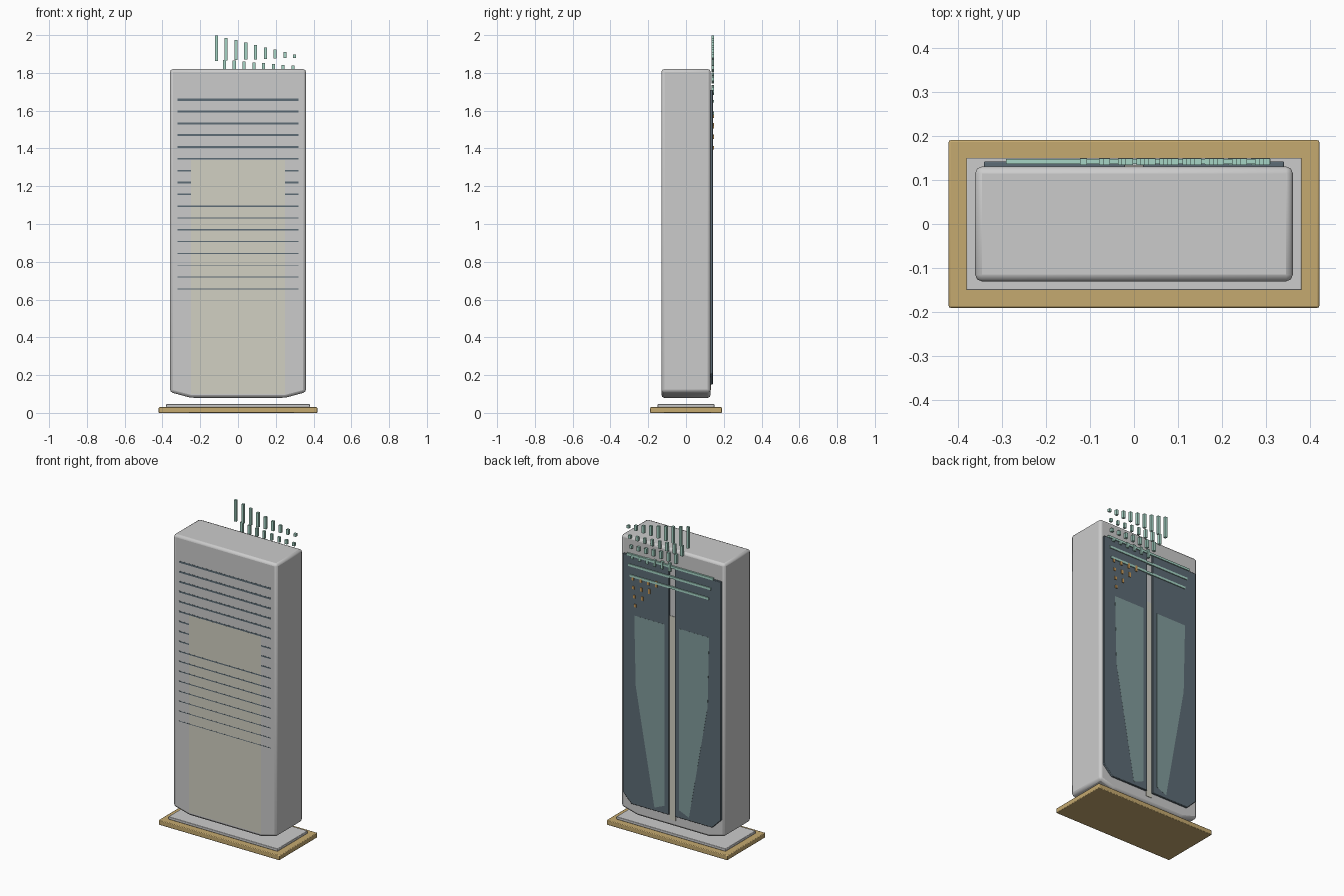
import bpy, bmesh

if "Cube" in bpy.data.objects:
    bpy.data.objects.remove(bpy.data.objects["Cube"])


def material(name, rgb):
    m = bpy.data.materials.new(name)
    m.diffuse_color = (*rgb, 1)
    m.use_nodes = True
    m.node_tree.nodes["Principled BSDF"].inputs["Base Color"].default_value = m.diffuse_color
    return m


TAN = material("tan", (0.56, 0.40, 0.16))
SLATE = material("slate", (0.11, 0.15, 0.18))
TEAL = material("teal", (0.22, 0.33, 0.33))
MINT = material("mint", (0.38, 0.66, 0.56))
ORANGE = material("orange", (0.60, 0.33, 0.10))
CREAM = material("cream", (0.64, 0.63, 0.54))
GREY = material("light_grey", (0.60, 0.60, 0.62))


def finish(name, bm, mat=None, bevel=0, segments=2):
    bmesh.ops.recalc_face_normals(bm, faces=bm.faces[:])
    me = bpy.data.meshes.new(name)
    bm.to_mesh(me)
    bm.free()
    ob = bpy.data.objects.new(name, me)
    bpy.context.collection.objects.link(ob)
    if mat:
        me.materials.append(mat)
    if bevel:
        b = ob.modifiers.new("bevel", "BEVEL")
        b.width, b.segments, b.limit_method = bevel, segments, "ANGLE"
        b.angle_limit = 0.2
        bpy.context.view_layer.objects.active = ob
        ob.select_set(True)
        bpy.ops.object.shade_smooth_by_angle()
        ob.select_set(False)
    return ob


def add_box(bm, x0, x1, y0, y1, z0, z1):
    vs = bmesh.ops.create_cube(bm, size=1)["verts"]
    for v in vs:
        v.co = (x1 if v.co.x > 0 else x0, y1 if v.co.y > 0 else y0, z1 if v.co.z > 0 else z0)


def box(name, dims, mat=None, bevel=0):
    bm = bmesh.new()
    add_box(bm, *dims)
    return finish(name, bm, mat, bevel)


def prism(name, outline, y0, y1, mat=None, bevel=0):
    # outline in x,z pushed along y
    bm = bmesh.new()
    face = bm.faces.new([bm.verts.new((x, y0, z)) for x, z in outline])
    new = bmesh.ops.extrude_face_region(bm, geom=[face])["geom"]
    bmesh.ops.translate(bm, vec=(0, y1 - y0, 0),
                        verts=[v for v in new if isinstance(v, bmesh.types.BMVert)])
    return finish(name, bm, mat, bevel)


# stepped base
box("base_plinth", (-0.42, 0.42, -0.19, 0.19, 0, 0.03), TAN, 0.004)
box("base_plate", (-0.38, 0.38, -0.15, 0.15, 0.03, 0.047), GREY, 0.003)

# floating slab with cut lower corners
prism("slab_body", [(-0.36, 0.11), (-0.25, 0.08), (0.25, 0.08), (0.36, 0.11),
                    (0.36, 1.82), (-0.36, 1.82)], -0.13, 0.13, GREY, 0.015)

# front inset panel and horizontal seams
box("front_panel", (-0.25, 0.25, -0.1305, -0.12, 0.10, 1.34), CREAM)
bm = bmesh.new()
for i in range(17):
    z = 1.658 - i * 0.0626
    h = 0.006 - 0.00025 * i
    if 5 < i < 9:
        for s in (-1, 1):
            add_box(bm, *sorted((s * 0.25, s * 0.32)), -0.1308, -0.12, z - h, z + h)
    else:
        add_box(bm, -0.32, 0.32, -0.1308, -0.12, z - h, z + h)
finish("front_seams", bm, SLATE)

# back door pair with screens, mirrored across the centre gap
for side, s in (("left", -1), ("right", 1)):
    prism("back_door_" + side,
          [(s * x, z) for x, z in ((0.02, 0.15), (0.28, 0.15), (0.34, 0.21),
                                   (0.34, 1.71), (0.02, 1.71))],
          0.125, 0.142, SLATE, 0.003)
    prism("back_screen_" + side,
          [(s * x, z) for x, z in ((0.05, 0.20), (0.12, 0.17), (0.25, 0.9), (0.26, 1.34), (0.05, 1.34))],
          0.13, 0.1425, TEAL)
box("back_centre_strip", (-0.02, 0.02, 0.12, 0.133, 0.12, 1.40), CREAM)

# horizontal rails behind the pins
bm = bmesh.new()
for i in range(3):
    z = 1.715 - i * 0.065
    add_box(bm, -0.29 + 0.015 * i, 0.31 - 0.01 * i, 0.136, 0.147, z - 0.007, z + 0.007)
finish("back_rails", bm, MINT)

# rows of upright pins that get shorter towards one side
bm = bmesh.new()
for row in range(4):
    for k in range(9 - row):
        x = 0.30 - 0.0518 * k - 0.009 * row
        z = 1.88 - 0.062 * row - 0.002 * k
        h = 0.018 + 0.0145 * k if row == 0 else 0.02 + 0.0065 * k
        add_box(bm, x - 0.008, x + 0.008, 0.134, 0.149, z, min(z + h, 2.0))
finish("mint_pins", bm, MINT)

# small orange pins
bm = bmesh.new()
for row in range(4):
    for k in range(4 - row):
        x = 0.27 - 0.055 * k - 0.006 * row
        z = 1.56 - 0.055 * row
        add_box(bm, x - 0.007, x + 0.007, 0.134, 0.147, z, z + 0.018 + 0.006 * k)
finish("orange_pins", bm, ORANGE)
